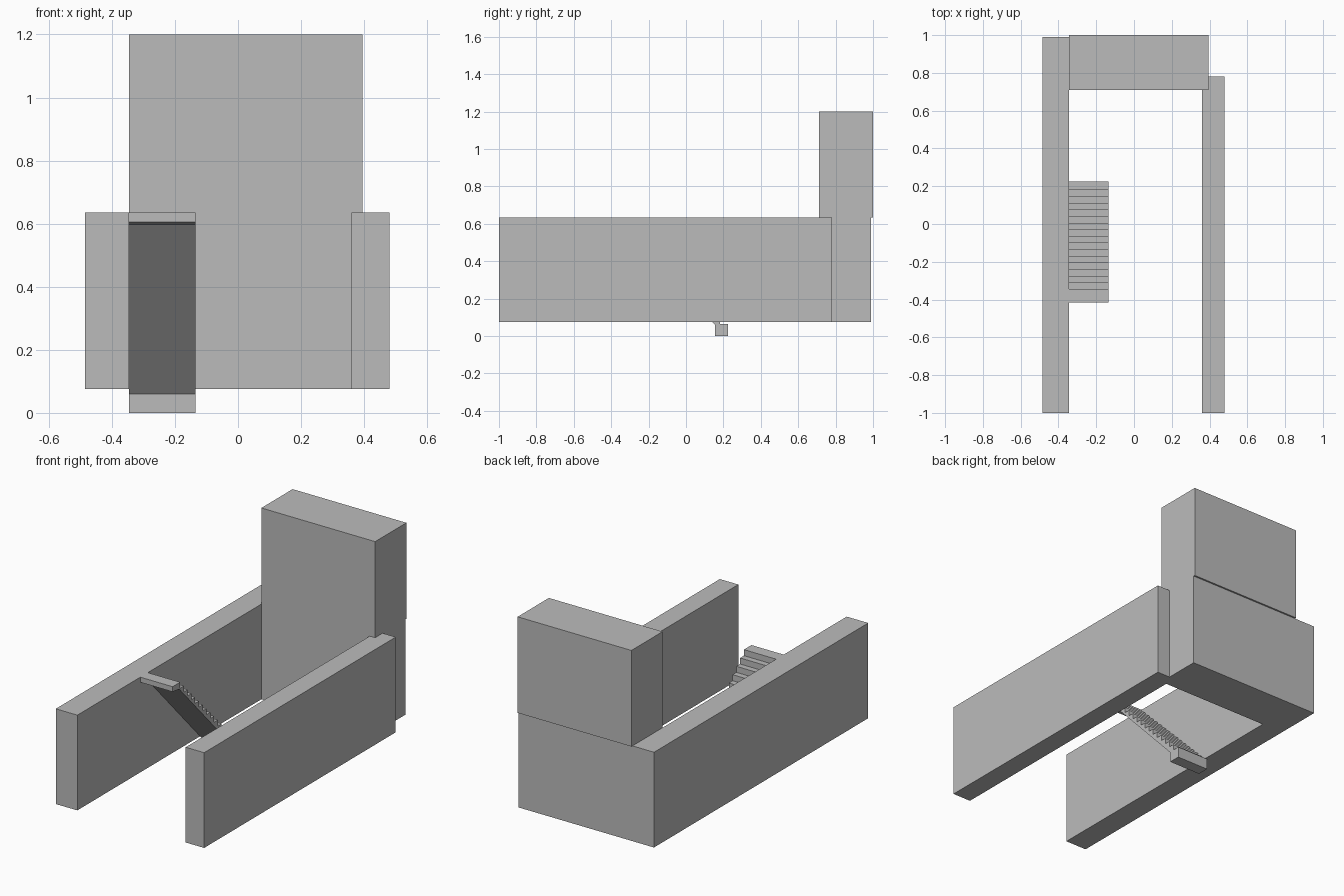
import bpy, bmesh
from mathutils import Vector

cube = bpy.data.objects.get("Cube")
if cube:
    bpy.data.objects.remove(cube, do_unlink=True)

grey = bpy.data.materials.new("plain grey")
grey.use_nodes = True
grey.diffuse_color = (0.5, 0.5, 0.5, 1)
grey.node_tree.nodes["Principled BSDF"].inputs["Base Color"].default_value = (0.5, 0.5, 0.5, 1)


def extrude(name, profile, offset):
    """Fill a closed 3D outline and push it along offset."""
    bm = bmesh.new()
    face = bm.faces.new([bm.verts.new(p) for p in profile])
    new = bmesh.ops.extrude_face_region(bm, geom=[face])["geom"]
    verts = [v for v in new if isinstance(v, bmesh.types.BMVert)]
    bmesh.ops.translate(bm, verts=verts, vec=Vector(offset))
    bmesh.ops.recalc_face_normals(bm, faces=bm.faces)
    mesh = bpy.data.meshes.new(name)
    bm.to_mesh(mesh)
    bm.free()
    mesh.materials.append(grey)
    obj = bpy.data.objects.new(name, mesh)
    bpy.context.collection.objects.link(obj)
    return obj


BASE, TOP, ROOF = 0.075, 0.635, 1.2
LEFT, RIGHT, FRONT = -0.345, 0.395, 0.71

# Walls: U-shaped plan, with a shorter wall on the +x side
plan = [(-0.485, -1), (LEFT, -1), (LEFT, FRONT), (0.36, FRONT), (0.36, -1),
        (0.48, -1), (0.48, 0.78), (RIGHT, 0.78), (RIGHT, 0.99), (-0.485, 0.99)]
extrude("walls", [(x, y, BASE) for x, y in plan], (0, 0, TOP - BASE))

# Tower: stands on the rear block, slightly overhanging at the back
tower = [(LEFT, FRONT), (RIGHT, FRONT), (RIGHT, 1), (LEFT, 1)]
extrude("tower", [(x, y, TOP) for x, y in tower], (0, 0, ROOF - TOP))

# Staircase: foot block, treads and landing as one side profile
STEPS, foot_top, first, last = 16, 0.065, 0.182, -0.345
run, rise = (first - last) / (STEPS - 1), (TOP - foot_top) / STEPS
side = [(0.155, 0), (0.225, 0), (0.225, foot_top)]
for i in range(STEPS):
    y, z = first - i * run, foot_top + i * rise
    side += [(y, z), (y, z + rise)]
side += [(-0.415, TOP), (-0.415, 0.605), (last - 0.008, 0.605 - 0.008), (0.155, 0.06)]
extrude("staircase", [(LEFT, y, z) for y, z in side], (0.21, 0, 0))
